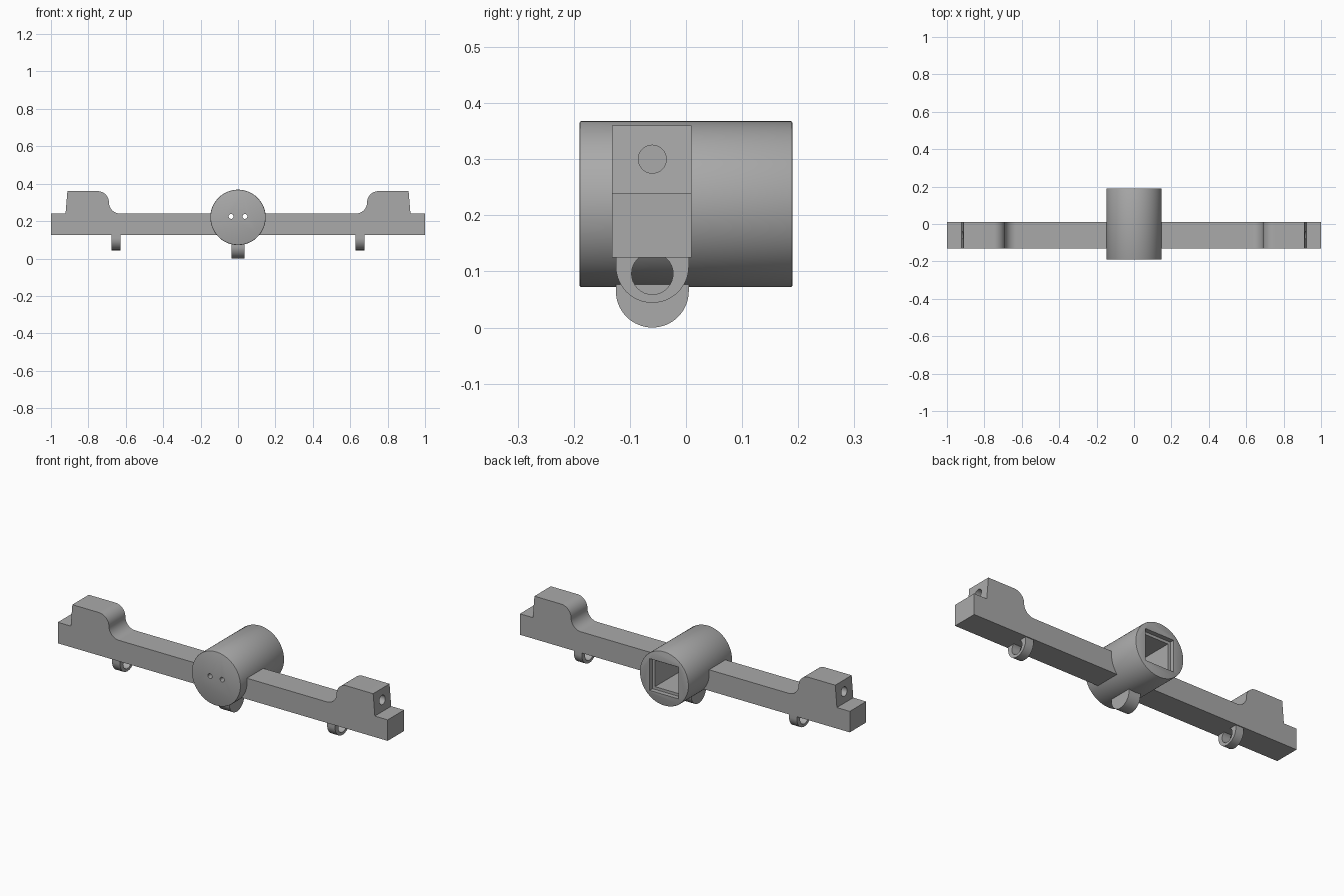
import bpy, bmesh, math
from mathutils import Matrix, Vector

if "Cube" in bpy.data.objects:
    bpy.data.objects.remove(bpy.data.objects["Cube"])

grey = bpy.data.materials.new("plain grey")
grey.use_nodes = True
grey.diffuse_color = (0.4, 0.4, 0.4, 1)
grey.node_tree.nodes["Principled BSDF"].inputs["Base Color"].default_value = (0.4, 0.4, 0.4, 1)

BAR_Y = -0.06      # centre line of the bar in depth
HUB_Z = 0.22


def finish(name, bm):
    bmesh.ops.recalc_face_normals(bm, faces=bm.faces)
    me = bpy.data.meshes.new(name)
    bm.to_mesh(me)
    bm.free()
    me.materials.append(grey)
    ob = bpy.data.objects.new(name, me)
    bpy.context.collection.objects.link(ob)
    return ob


def prism(name, points, depth):
    """Extrude a closed outline of 3D points along the depth vector."""
    bm = bmesh.new()
    face = bm.faces.new([bm.verts.new(p) for p in points])
    geom = bmesh.ops.extrude_face_region(bm, geom=[face])["geom"]
    bmesh.ops.translate(bm, vec=depth, verts=[v for v in geom if isinstance(v, bmesh.types.BMVert)])
    return finish(name, bm)


def rod(name, start, end, radius, segments=32):
    start, end = Vector(start), Vector(end)
    axis = end - start
    bm = bmesh.new()
    bmesh.ops.create_cone(bm, cap_ends=True, segments=segments, radius1=radius,
                          radius2=radius, depth=axis.length)
    turn = axis.to_track_quat('Z', 'Y').to_matrix().to_4x4()
    bm.transform(Matrix.Translation((start + end) / 2) @ turn)
    return finish(name, bm)


def square(name, half, y0, y1):
    pts = [(sx * half, y0, HUB_Z + sz * half) for sx, sz in ((-1, -1), (1, -1), (1, 1), (-1, 1))]
    return prism(name, pts, (0, y1 - y0, 0))


def apply(ob):
    bpy.ops.object.select_all(action='DESELECT')
    bpy.context.view_layer.objects.active = ob
    ob.select_set(True)
    for m in list(ob.modifiers):
        bpy.ops.object.modifier_apply(modifier=m.name)


def cut(ob, cutters):
    for c in cutters:
        m = ob.modifiers.new("hole", 'BOOLEAN')
        m.operation, m.solver, m.object = 'DIFFERENCE', 'EXACT', c
    apply(ob)
    for c in cutters:
        bpy.data.objects.remove(c)


def mirror(ob):
    ob.modifiers.new("mirror", 'MIRROR').use_mirror_merge = False
    apply(ob)


def smooth(ob):
    bpy.ops.object.select_all(action='DESELECT')
    bpy.context.view_layer.objects.active = ob
    ob.select_set(True)
    bpy.ops.object.shade_smooth_by_angle(angle=math.radians(30))


def arc(cx, cz, r, a0, a1, n=12):
    angles = [math.radians(a0 + (a1 - a0) * i / n) for i in range(n + 1)]
    return [(cx + r * math.cos(a), cz + r * math.sin(a)) for a in angles]


# Bar arm with raised end block, mirrored to both sides
outline = [(0.11, 0.125), (1, 0.125), (1, 0.24), (0.922, 0.24), (0.912, 0.36)]
outline += arc(0.75, 0.30, 0.06, 90, 180) + arc(0.63, 0.30, 0.06, 0, -90)[1:] + [(0.11, 0.24)]
arms = prism("bar_arms", [(x, -0.132, z) for x, z in outline], (0, 0.142, 0))
cut(arms, [
    rod("bolt_hole", (0.88, -0.2, 0.173), (0.88, 0.1, 0.173), 0.022),
    rod("bolt_recess", (0.88, -0.03, 0.173), (0.88, 0.1, 0.173), 0.034),
    rod("end_hole", (0.78, BAR_Y, 0.30), (1, BAR_Y, 0.30), 0.025),
])
mirror(arms)
smooth(arms)

# Central hub with rounded rims, stepped square socket and two front holes
hub = rod("hub", (0, -0.19, HUB_Z), (0, 0.19, HUB_Z), 0.148, 96)
bev = hub.modifiers.new("rim", 'BEVEL')
bev.width, bev.segments, bev.limit_method, bev.angle_limit = 0.004, 2, 'ANGLE', 0.8
apply(hub)
cut(hub, [square("socket", 0.072, -0.15, 0.25), square("socket_lip", 0.087, 0.165, 0.25)]
    + [rod("pin_hole", (s * 0.037, -0.25, 0.225), (s * 0.037, -0.1, 0.225), 0.013, 24) for s in (-1, 1)])
smooth(hub)


# Hanging loops under the hub and the arms
def loop(name, x, width, bottom, top):
    r = 0.065
    pts = [(BAR_Y + r, top)] + arc(BAR_Y, bottom + r, r, 0, -180, 32) + [(BAR_Y - r, top)]
    ob = prism(name, [(x - width / 2, y, z) for y, z in pts], (width, 0, 0))
    z = bottom + 0.052
    cut(ob, [rod("eye", (x - 0.1, BAR_Y, z), (x + 0.1, BAR_Y, z), 0.037)])
    return ob


hub_loop = loop("hub_loop", 0, 0.07, 0, 0.1)
smooth(hub_loop)
arm_loops = loop("arm_loops", 0.652, 0.048, 0.044, 0.15)
mirror(arm_loops)
smooth(arm_loops)
